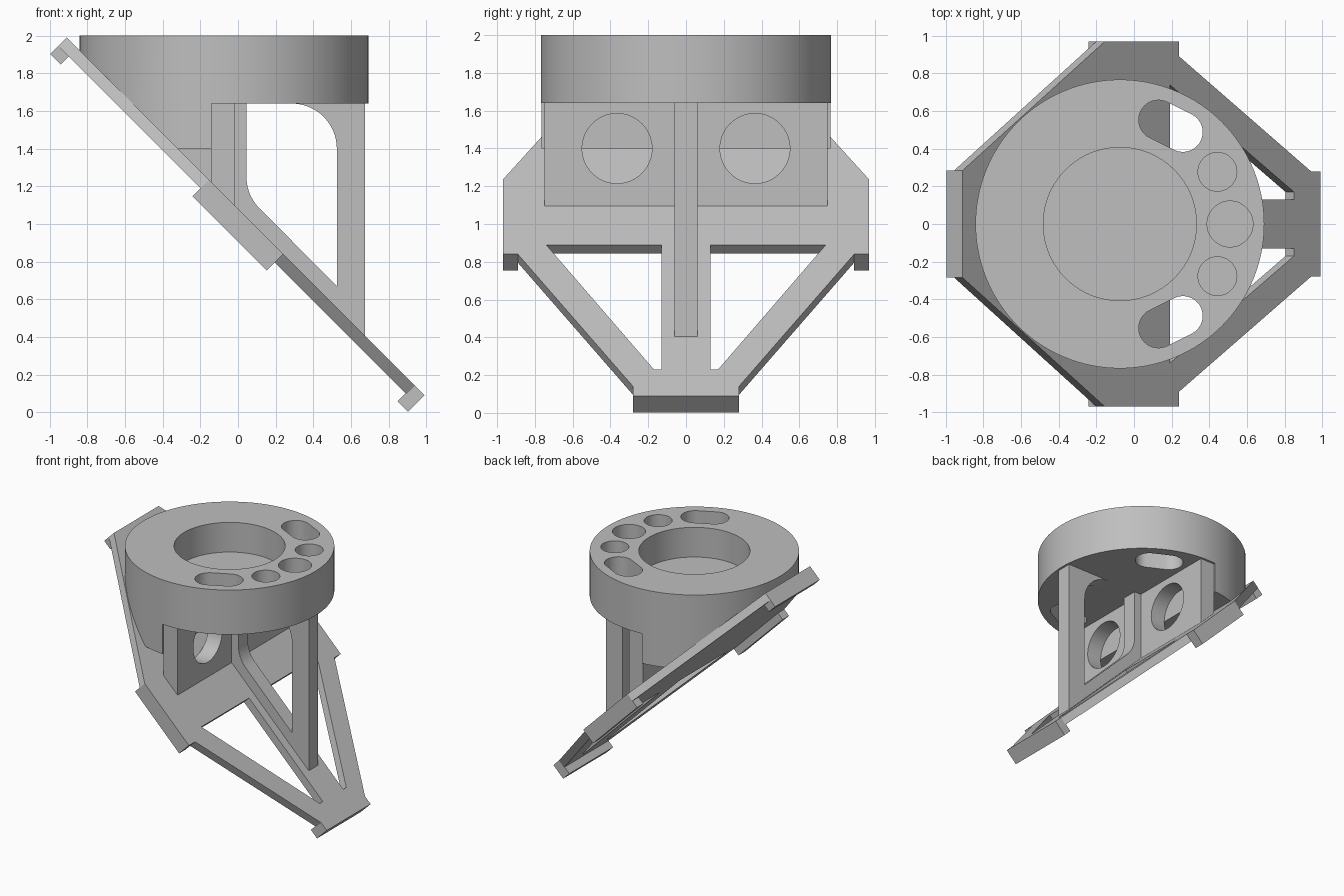
import bpy, bmesh, math
from mathutils import Vector

if "Cube" in bpy.data.objects:
    bpy.data.objects.remove(bpy.data.objects["Cube"], do_unlink=True)

GREY = (0.52, 0.52, 0.52, 1)
mat = bpy.data.materials.new("light grey")
mat.use_nodes = True
mat.diffuse_color = GREY
mat.node_tree.nodes["Principled BSDF"].inputs["Base Color"].default_value = GREY

SLOPE = 1.08   # top of the sloped plate lies on x + z = SLOPE


def prism(name, points, offset):
    """Solid made by sweeping a closed polygon along an offset."""
    bm = bmesh.new()
    face = bm.faces.new([bm.verts.new(p) for p in points])
    swept = bmesh.ops.extrude_face_region(bm, geom=[face], use_keep_orig=True)
    verts = [v for v in swept["geom"] if isinstance(v, bmesh.types.BMVert)]
    bmesh.ops.translate(bm, verts=verts, vec=Vector(offset))
    bmesh.ops.recalc_face_normals(bm, faces=bm.faces)
    mesh = bpy.data.meshes.new(name)
    bm.to_mesh(mesh)
    bm.free()
    mesh.materials.append(mat)
    obj = bpy.data.objects.new(name, mesh)
    bpy.context.collection.objects.link(obj)
    return obj


def arc(cx, cy, r, start, end, steps):
    angles = [math.radians(start + (end - start) * i / steps) for i in range(steps + 1)]
    return [(cx + r * math.cos(a), cy + r * math.sin(a)) for a in angles]


def upright(name, outline, z0, z1):
    return prism(name, [(x, y, z0) for x, y in outline], (0, 0, z1 - z0))


def across(name, outline, half):
    return prism(name, [(x, -half, z) for x, z in outline], (0, 2 * half, 0))


def sloped(name, outline, top, bottom):
    pts = [(x - top, y, SLOPE - x - top) for x, y in outline]
    return prism(name, pts, (top - bottom, 0, top - bottom))


def circle(cx, cy, r, steps=64):
    return arc(cx, cy, r, 0, 360, steps)[:-1]


def rect(x0, x1, y0, y1):
    return [(x0, y0), (x1, y0), (x1, y1), (x0, y1)]


def cut(obj, cutters):
    bpy.context.view_layer.objects.active = obj
    for c in cutters:
        c.hide_render = True
        mod = obj.modifiers.new("cut", "BOOLEAN")
        mod.operation, mod.solver, mod.object = "DIFFERENCE", "EXACT", c
        bpy.ops.object.modifier_apply(modifier=mod.name)
        bpy.data.objects.remove(c, do_unlink=True)


parts = []

# Sloped plate with two triangular windows
half = [(-0.91, 0.285), (-0.155, 0.97), (0.24, 0.97), (0.24, 0.89), (0.94, 0.28), (0.99, 0.28)]
plate = sloped("sloped_plate", half + [(x, -y) for x, y in reversed(half)], 0, 0.045)
window = [(0.19, 0.13), (0.85, 0.13), (0.85, 0.17), (0.19, 0.74)]
cut(plate, [sloped("window_cutter", [(x, s * y) for x, y in window], -0.05, 0.1) for s in (1, -1)])
parts.append(plate)

# Locating pads under the plate
pads = {"lower_pad": rect(0.935, 0.99, -0.28, 0.28),
        "upper_pad": rect(-0.91, -0.855, -0.285, 0.285),
        "left_pad": rect(-0.155, 0.24, 0.89, 0.97),
        "right_pad": rect(-0.155, 0.24, -0.97, -0.89)}
for name, outline in pads.items():
    parts.append(sloped(name, outline, 0.045, 0.087))

# Round head, running down to the plate at the rear
CX, R = -0.075, 0.767
head = upright("round_head", circle(CX, 0, R, 128), 1.4, 2.0)
cutters = [upright("front_cutter", rect(-0.14, 1.2, -1, 1), 1.2, 1.64),
           across("slope_cutter", [(-1.5, SLOPE + 1.47), (0.5, SLOPE - 0.53), (-1.5, 0.5)], 1.2),
           upright("bore_cutter", circle(CX, 0, 0.407), 1.76, 2.1),
           upright("middle_hole_cutter", circle(0.51, 0, 0.122, 40), 1.76, 2.1)]
tilt = 63.4
slot = arc(0.13, 0.553, 0.105, tilt, tilt + 180, 20) + arc(0.26, 0.488, 0.105, tilt + 180, tilt + 360, 20)
for s in (1, -1):
    cutters.append(upright("hole_cutter", circle(0.443, s * 0.277, 0.103, 40), 1.76, 2.1))
    cutters.append(upright("slot_cutter", [(x, s * y) for x, y in slot], 1.5, 2.1))
cut(head, cutters)
parts.append(head)

# Cross wall with two round openings
wall = across("cross_wall", [(-0.14, 1.64), (-0.015, 1.64), (-0.015, 1.06), (-0.14, 1.185)], 0.75)
cut(wall, [prism("opening_cutter", [(-0.3, y, z) for y, z in circle(s * 0.365, 1.4, 0.185)], (0.5, 0, 0))
           for s in (1, -1)])
parts.append(wall)

# Central rib with a rounded opening that leaves a front post
rib = across("central_rib", [(-0.34, 1.4), (0.675, 0.385), (0.675, 1.64), (-0.13, 1.64), (-0.13, 1.4)], 0.06)
opening = ([(0.045, 1.7), (0.285, 1.7)] + arc(0.285, 1.4, 0.24, 90, 0, 16)
           + [(0.525, 0.67)] + arc(0.28, 1.25, 0.235, 225, 180, 10))
cut(rib, [across("rib_cutter", opening, 0.2)])
parts.append(rib)

# Smooth round walls, keep hard edges
bpy.ops.object.select_all(action="DESELECT")
for p in parts:
    p.select_set(True)
bpy.context.view_layer.objects.active = head
bpy.ops.object.shade_smooth_by_angle(angle=math.radians(25))
